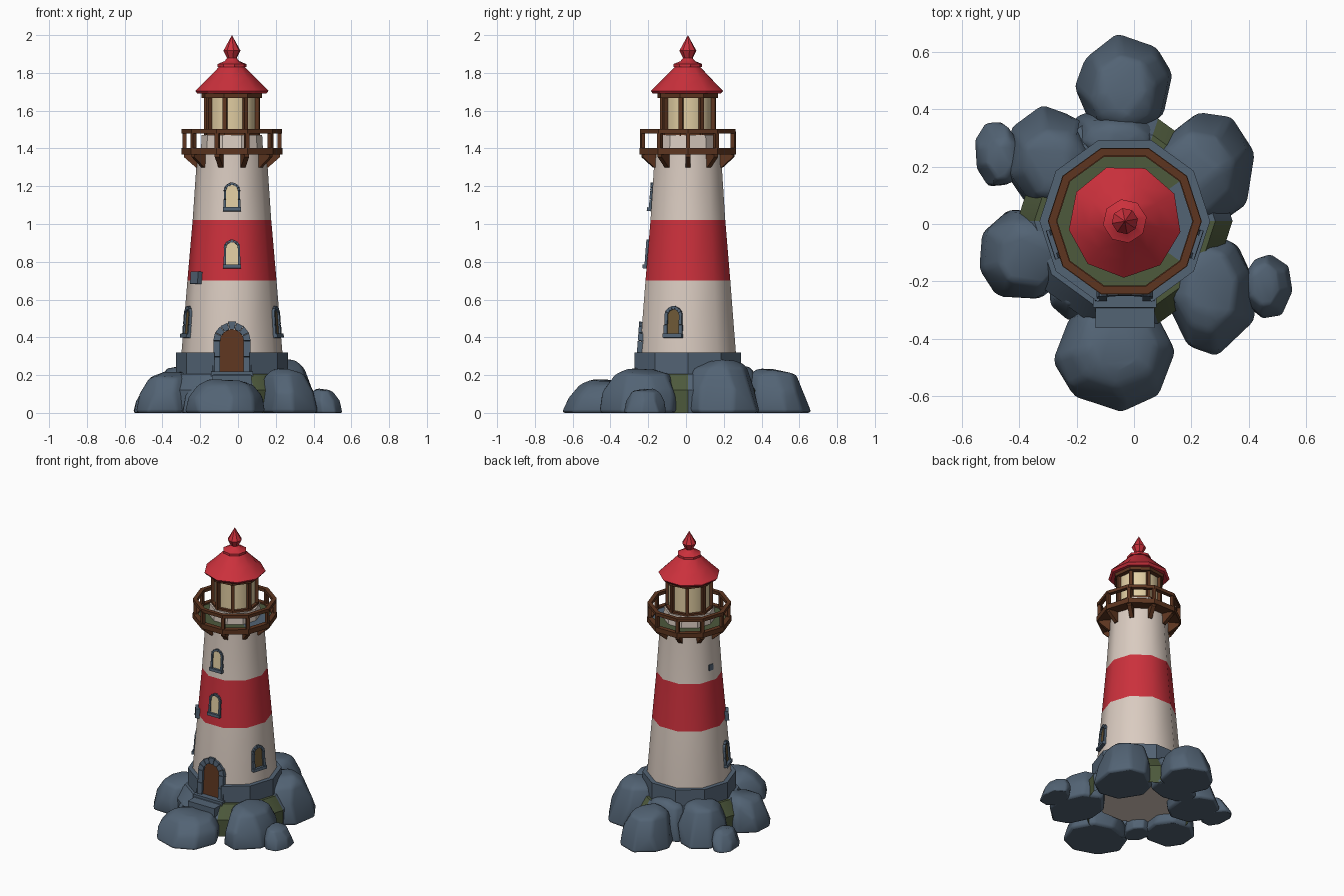
import bpy, bmesh, math, random
from mathutils import Matrix, Vector

if "Cube" in bpy.data.objects:
    bpy.data.objects.remove(bpy.data.objects["Cube"])

CX, CY = -0.032, 0.01          # tower axis
rad = math.radians


def mat(name, c):
    m = bpy.data.materials.new(name)
    m.diffuse_color = (*c, 1)
    m.use_nodes = True
    m.node_tree.nodes["Principled BSDF"].inputs["Base Color"].default_value = m.diffuse_color
    return m


WHITE = mat("warm white plaster", (0.70, 0.60, 0.53))
RED = mat("red paint", (0.60, 0.03, 0.045))
STONE = mat("blue grey stone", (0.085, 0.125, 0.175))
WOOD = mat("brown wood", (0.11, 0.036, 0.014))
MOSS = mat("green moss", (0.075, 0.10, 0.045))
GLASS = mat("cream glass", (0.75, 0.61, 0.36))
DARK = mat("dark amber glass", (0.15, 0.095, 0.035))


def finish(name, bm, mats, angle=30, rule=None):
    bmesh.ops.remove_doubles(bm, verts=bm.verts, dist=1e-5)
    bmesh.ops.recalc_face_normals(bm, faces=bm.faces)
    if rule:
        for f in bm.faces:
            c = f.calc_center_median()
            f.material_index = rule(f, c, math.degrees(math.atan2(c.y - CY, c.x - CX)) % 360)
    me = bpy.data.meshes.new(name)
    bm.to_mesh(me)
    bm.free()
    for m in mats:
        me.materials.append(m)
    me.shade_smooth()
    me.set_sharp_from_angle(angle=rad(angle))
    ob = bpy.data.objects.new(name, me)
    bpy.context.collection.objects.link(ob)
    return ob


def lathe(name, prof, n, mats, phase=0, angle=30, rule=None, skip=(), closed=False):
    bm = bmesh.new()
    rings = [[bm.verts.new((CX + r * math.cos(rad(phase) + k * math.tau / n),
                            CY + r * math.sin(rad(phase) + k * math.tau / n), z))
              for k in range(n)] for r, z in prof]
    pairs = list(zip(rings, rings[1:])) + ([(rings[-1], rings[0])] if closed else [])
    for a, b in pairs:
        for k in range(n):
            if k not in skip:
                j = (k + 1) % n
                bm.faces.new((a[k], a[j], b[j], b[k]))
    bmesh.ops.dissolve_degenerate(bm, dist=1e-6, edges=bm.edges)
    return finish(name, bm, mats, angle, rule)


def band(name, r0, r1, z0, z1, n, mats, **kw):
    return lathe(name, [(r0, z0), (r1, z0), (r1, z1), (r0, z1)], n, mats, closed=True, **kw)


def at(deg, r, z, lean=0):
    # local x runs along the wall, local -y points outward
    return (Matrix.Translation((CX + r * math.cos(rad(deg)), CY + r * math.sin(rad(deg)), z))
            @ Matrix.Rotation(rad(deg + 90), 4, 'Z') @ Matrix.Rotation(-lean, 4, 'X'))


def add_box(bm, M, size, loc=(0, 0, 0), spin=0):
    bmesh.ops.create_cube(bm, size=1, matrix=M @ Matrix.Translation(loc)
                          @ Matrix.Rotation(spin, 4, 'Y') @ Matrix.Diagonal((*size, 1)))


def add_prism(bm, M, pts, d0, d1, axis='y'):
    # extrude a 2D outline between two depths
    put = (lambda u, v, d: (u, d, v)) if axis == 'y' else (lambda u, v, d: (d, u, v))
    a = [bm.verts.new(M @ Vector(put(u, v, d0))) for u, v in pts]
    b = [bm.verts.new(M @ Vector(put(u, v, d1))) for u, v in pts]
    bm.faces.new(a)
    bm.faces.new(b)
    for i in range(len(pts)):
        j = (i + 1) % len(pts)
        bm.faces.new((a[i], a[j], b[j], b[i]))


# tower shaft with a red stripe
SHAFT = [(0.27, 0.06), (0.267, 0.32), (0.236, 0.70), (0.208, 1.02), (0.189, 1.30), (0.186, 1.39)]
lathe("tower", [(0, 0.06)] + SHAFT + [(0, 1.39)], 10, [WHITE, RED], angle=40,
      rule=lambda f, c, a: 1 if 0.70 < c.z < 1.02 else 0)


def wall_r(z):
    for (r0, z0), (r1, z1) in zip(SHAFT, SHAFT[1:]):
        if z0 <= z <= z1:
            return (r0 + (r1 - r0) * (z - z0) / (z1 - z0)) * math.cos(rad(18))


# stone collar (gap for the door) and mossy plinth
band("stone_collar", 0.26, 0.297, 0.19, 0.32, 10, [STONE], skip=(7,))
lathe("plinth", [(0.37, 0.0), (0.375, 0.12), (0.315, 0.205), (0.25, 0.205)], 10, [STONE, MOSS],
      rule=lambda f, c, a: 1 if any(abs(a - m) < 10 for m in (54, 162, 306, 342)) else 0)


# arched door and windows: panel, stone jambs, arch stones, sill
def opening(name, deg, z, w, spring, t, panel, out=0.022, sill=True):
    M = at(deg, wall_r(z + spring / 2), z, 0.075)
    bm = bmesh.new()
    arc = [(w * math.cos(math.pi * i / 8), spring + w * math.sin(math.pi * i / 8)) for i in range(9)]
    add_prism(bm, M, [(-w, 0), (w, 0)] + arc, 0.02, -0.008)
    finish(name + "_panel", bm, [panel])
    bm = bmesh.new()
    for s in (-1, 1):
        for k in range(2):
            wide = t * (1.12 if k == 0 else 0.95)
            add_box(bm, M, (wide, out + 0.02, spring / 2 * 0.97),
                    (s * (w + wide / 2), 0.01 - out / 2, spring * (0.25 + 0.5 * k)))
    for i in range(7):
        a0, a1 = math.pi * (i + 0.04) / 7, math.pi * (i + 0.96) / 7
        R = w + t * (1.15 if i == 3 else 1)
        pts = [(q * math.cos(a), spring + q * math.sin(a)) for q, a in
               ((w, a0), (R, a0), (R, a1), (w, a1))]
        add_prism(bm, M, pts, 0.02, -out)
    if sill:
        add_box(bm, M, (2 * (w + t) * 1.08, out + 0.03, 0.02), (0, 0.005 - out / 2, -0.008))
    finish(name + "_surround", bm, [STONE])


opening("door", -90, 0.21, 0.062, 0.17, 0.037, WOOD, out=0.024, sill=False)
opening("upper_window", -90, 1.085, 0.031, 0.09, 0.013, GLASS, 0.016)
opening("middle_window", -90, 0.782, 0.031, 0.09, 0.013, GLASS, 0.016)
opening("right_window", -18, 0.415, 0.032, 0.10, 0.017, DARK, 0.018)
opening("left_window", -162, 0.415, 0.032, 0.10, 0.017, DARK, 0.018)

# door planks crossbar and steps
bm = bmesh.new()
add_box(bm, at(-90, 0.25, 0.29, 0.075), (0.12, 0.012, 0.012))
finish("door_crossbar", bm, [WOOD])
bm = bmesh.new()
I = Matrix()
add_box(bm, I, (0.205, 0.13, 0.06), (-0.032, -0.297, 0.17))
add_box(bm, I, (0.222, 0.07, 0.03), (-0.032, -0.256, 0.205))
finish("door_steps", bm, [STONE])

# loose stone blocks showing in the plaster
bm = bmesh.new()
add_box(bm, at(-143, 0.236, 0.715, 0.075), (0.065, 0.03, 0.065))
add_box(bm, at(170, 0.192, 1.11, 0.075), (0.035, 0.014, 0.04))
finish("wall_blocks", bm, [STONE])

# balcony: floor, rims, posts, brackets
band("balcony_floor", 0.15, 0.25, 1.372, 1.392, 10, [WOOD, MOSS, STONE],
     rule=lambda f, c, a: 0 if c.z < 1.391 else (2 if 0 < a < 30 or 330 < a < 350 else 1))
band("balcony_rim", 0.235, 0.268, 1.368, 1.402, 10, [WOOD])
band("balcony_rail", 0.238, 0.266, 1.48, 1.502, 10, [WOOD])
bm, bk = bmesh.new(), bmesh.new()
for k in range(10):
    add_box(bm, at(36 * k, 0.252, 1.44), (0.022, 0.022, 0.10))
    add_prism(bk, at(36 * k, 0.18, 1.30), [(0.01, 0), (-0.012, 0), (-0.075, 0.055), (-0.075, 0.072), (0.01, 0.072)],
              -0.013, 0.013, 'x')
finish("balcony_posts", bm, [WOOD])
finish("balcony_brackets", bk, [WOOD])

# lantern room
lathe("lantern_base", [(0.165, 1.38), (0.16, 1.47), (0, 1.475)], 10, [WHITE])
lathe("lantern_glass", [(0.134, 1.46), (0.134, 1.68)], 8, [GLASS], phase=-15, angle=50)
band("lantern_top_rim", 0.12, 0.166, 1.668, 1.695, 8, [WOOD], phase=-15)
band("lantern_sill", 0.12, 0.154, 1.465, 1.485, 8, [WOOD], phase=-15)
bm = bmesh.new()
for k in range(8):
    add_box(bm, at(45 * k - 15, 0.139, 1.575), (0.022, 0.024, 0.21))
finish("lantern_posts", bm, [WOOD])

# roof and finial
lathe("roof", [(0, 1.69), (0.185, 1.69), (0.197, 1.705), (0.13, 1.77), (0.066, 1.835), (0, 1.838)],
      9, [RED], phase=29)
lathe("roof_finial", [(0, 1.83), (0.077, 1.832), (0.077, 1.847), (0.04, 1.862), (0.026, 1.878),
                      (0.046, 1.918), (0.036, 1.935), (0, 2.0)], 8, [RED], phase=10)


# boulders: jittered rings wrapped in a hull and rounded
def rock(name, x0, x1, y0, y1, h, seed):
    rnd = random.Random(seed)
    c = Vector(((x0 + x1) / 2, (y0 + y1) / 2, 0))
    inward = (Vector((CX, CY, 0)) - c).normalized() * 0.03
    bm = bmesh.new()
    turn = rnd.random()
    for t, s in ((0, 1.04), (0.5, 0.95), (0.9, 0.72), (1, 0.42)):
        for k in range(8):
            a = turn + k * math.tau / 8 + rnd.uniform(-0.15, 0.15)
            q = s * rnd.uniform(0.95, 1.05)
            bm.verts.new(c + inward * t + Vector((q * (x1 - x0) / 2 * math.cos(a),
                         q * (y1 - y0) / 2 * math.sin(a),
                         h * t * (rnd.uniform(0.9, 1.0) if 0 < t else 1))))
    bmesh.ops.convex_hull(bm, input=bm.verts)
    bmesh.ops.delete(bm, geom=[v for v in bm.verts if not v.link_faces], context='VERTS')
    bmesh.ops.dissolve_limit(bm, angle_limit=rad(12), verts=bm.verts, edges=bm.edges)
    ob = finish(name, bm, [STONE], 60)
    b = ob.modifiers.new("round", 'BEVEL')
    b.width, b.segments, b.limit_method, b.angle_limit = 0.018, 2, 'ANGLE', rad(20)


rock("back_boulder", -0.20, 0.13, 0.30, 0.66, 0.235, 1)
rock("back_inner_boulder", -0.22, 0.10, 0.22, 0.42, 0.25, 2)
rock("back_right_boulder", 0.07, 0.425, 0.0, 0.395, 0.285, 3)
rock("front_right_boulder", 0.12, 0.425, -0.46, -0.03, 0.235, 4)
rock("right_small_rock", 0.39, 0.555, -0.33, -0.11, 0.13, 5)
rock("front_boulder", -0.28, 0.145, -0.65, -0.27, 0.18, 6)
rock("front_left_boulder", -0.55, -0.23, -0.275, 0.06, 0.22, 7)
rock("back_left_boulder", -0.455, -0.14, 0.05, 0.405, 0.265, 8)
rock("left_small_rock", -0.56, -0.40, 0.13, 0.36, 0.125, 9)
rock("left_front_inner_rock", -0.30, -0.15, -0.33, -0.15, 0.16, 10)
